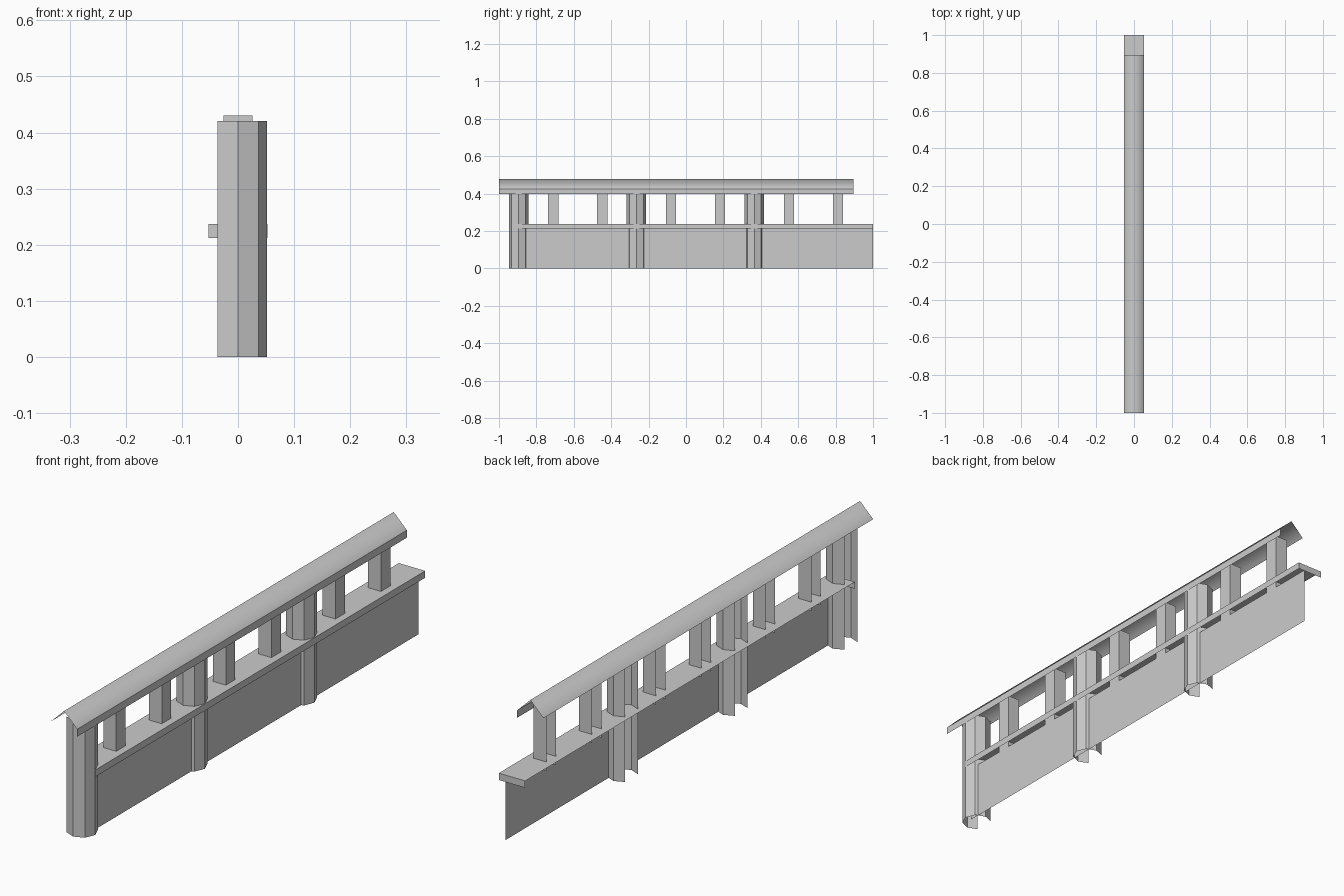
import bpy
from math import cos, sin, radians

if "Cube" in bpy.data.objects:
    bpy.data.objects.remove(bpy.data.objects["Cube"])

POST_Y = [-0.895, -0.265, 0.365]
BALUSTER_OFFSETS = [0.185, 0.447]


def make_object(name, verts, faces):
    mesh = bpy.data.meshes.new(name)
    mesh.from_pydata(verts, [], faces)
    mesh.update()
    ob = bpy.data.objects.new(name, mesh)
    bpy.context.collection.objects.link(ob)
    return ob


def extrude_z(name, profile, y, z0, z1):
    """Open vertical shell from an (x, y) profile, listed counter-clockwise."""
    n = len(profile)
    verts = [(px, y + py, z) for z in (z0, z1) for px, py in profile]
    return make_object(name, verts, [(i, i + 1, n + i + 1, n + i) for i in range(n - 1)])


def extrude_y(name, profile, y0, y1):
    """Open sheet along y from an (x, z) profile, listed from -x to +x."""
    n = len(profile)
    verts = [(px, y, pz) for y in (y0, y1) for px, pz in profile]
    return make_object(name, verts, [(i, i + 1, n + i + 1, n + i) for i in range(n - 1)])


# Posts: octagons left open on the back; balusters: three-sided square shells
octagon = [(0.052 * cos(radians(a)), 0.052 * sin(radians(a))) for a in range(-135, 136, 45)]
square = [(-0.026, -0.027), (0.026, -0.027), (0.026, 0.027), (-0.026, 0.027)]
for i, y in enumerate(POST_Y, 1):
    extrude_z(f"post_{i}", octagon, y, 0, 0.421)
    for j, dy in enumerate(BALUSTER_OFFSETS, 1):
        extrude_z(f"baluster_{i}_{j}", square, y + dy, 0.205, 0.43)

# Lower wall panel
extrude_z("wall_panel", [(0.027, -0.895), (0.027, 1.0)], 0, 0, 0.214)

# Ledge: top sheet with a front lip and two end lips
extrude_y("ledge", [(-0.053, 0.237), (0.053, 0.237), (0.053, 0.212)], -0.895, 1.0)
extrude_z("ledge_start_lip", [(-0.053, 0), (0.053, 0)], -0.895, 0.212, 0.237)
extrude_z("ledge_end_lip", [(0.053, 0), (-0.053, 0)], 1.0, 0.212, 0.237)

# Handrail cap: gabled sheet, smooth over the ridge, with a lip on one side
rail = extrude_y("handrail_cap",
                 [(-0.053, 0.425), (0, 0.477), (0.053, 0.425), (0.053, 0.398)], -1.0, 0.895)
bpy.context.view_layer.objects.active = rail
rail.select_set(True)
bpy.ops.object.shade_smooth()
for e in rail.data.edges:
    if all(abs(rail.data.vertices[v].co.x - 0.053) < 1e-4 and
           abs(rail.data.vertices[v].co.z - 0.425) < 1e-4 for v in e.vertices):
        e.use_edge_sharp = True
